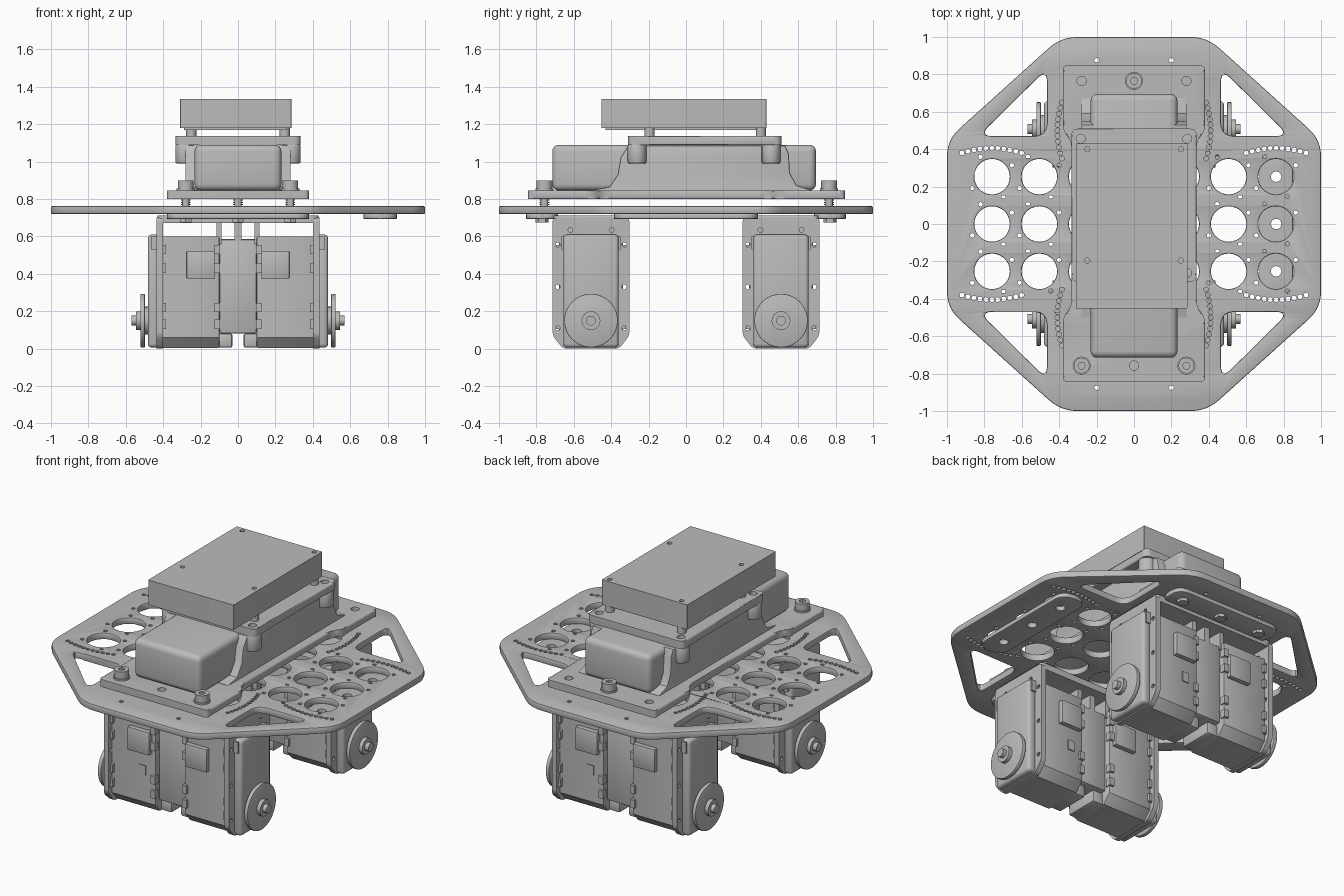
import bpy, bmesh, math
from mathutils import Vector, Matrix

if "Cube" in bpy.data.objects:
    bpy.data.objects.remove(bpy.data.objects["Cube"])

GREY = (0.5, 0.5, 0.5, 1)
mat = bpy.data.materials.new("plain grey")
mat.use_nodes = True
mat.diffuse_color = GREY
mat.node_tree.nodes["Principled BSDF"].inputs["Base Color"].default_value = GREY

# Local XY(Z) of a flat profile -> world axes, by extrusion axis
FRAMES = {"z": Matrix.Identity(3),
          "x": Matrix(((0, 0, 1), (1, 0, 0), (0, 1, 0))),
          "y": Matrix(((1, 0, 0), (0, 0, -1), (0, 1, 0)))}
parts = []


def finish(name, bm):
    bmesh.ops.recalc_face_normals(bm, faces=bm.faces)
    me = bpy.data.meshes.new(name)
    bm.to_mesh(me)
    bm.free()
    me.materials.append(mat)
    ob = bpy.data.objects.new(name, me)
    bpy.context.collection.objects.link(ob)
    parts.append(ob)
    return ob


def box(name, x, y, z, bevel=0.0, seg=2):
    bm = bmesh.new()
    bmesh.ops.create_cube(bm, size=1)
    for v in bm.verts:
        v.co = [(a + b) / 2 + c * abs(b - a) for (a, b), c in zip((x, y, z), v.co)]
    if bevel:
        bmesh.ops.bevel(bm, geom=bm.edges[:], offset=bevel, segments=seg,
                        profile=0.5, affect="EDGES")
    return finish(name, bm)


def cyl(name, at, r, depth, axis="z", n=24, bevel=0.0):
    bm = bmesh.new()
    bmesh.ops.create_cone(bm, cap_ends=True, segments=n, radius1=r, radius2=r, depth=depth)
    if bevel:
        rim = [e for e in bm.edges if abs(e.verts[0].co.z - e.verts[1].co.z) < 1e-5]
        bmesh.ops.bevel(bm, geom=rim, offset=bevel, segments=2, profile=0.5, affect="EDGES")
    bm.transform(Matrix.Translation(at) @ FRAMES[axis].to_4x4())
    return finish(name, bm)


def circle(cx, cy, r, n=28):
    return [(cx + r * math.cos(math.tau * i / n), cy + r * math.sin(math.tau * i / n))
            for i in range(n)]


def rounded(points, d, n=6):
    """Polygon with each corner rounded, starting d before it."""
    out = []
    for i, p in enumerate(points):
        p, a, b = Vector(p), Vector(points[i - 1]), Vector(points[(i + 1) % len(points)])
        s, e = p + (a - p).normalized() * d, p + (b - p).normalized() * d
        for k in range(n + 1):
            t = k / n
            out.append(tuple(s * (1 - t) ** 2 + p * 2 * t * (1 - t) + e * t * t))
    return out


def rect(x0, x1, y0, y1, d):
    return rounded([(x0, y0), (x1, y0), (x1, y1), (x0, y1)], d)


def plate(name, loops, lo, hi, axis="z", bevel=0.0):
    """Extrude a profile with holes between lo and hi along an axis."""
    cu = bpy.data.curves.new(name, "CURVE")
    cu.dimensions, cu.fill_mode = "2D", "BOTH"
    cu.extrude = (hi - lo) / 2
    for loop in loops:
        sp = cu.splines.new("POLY")
        sp.points.add(len(loop) - 1)
        for pt, (u, v) in zip(sp.points, loop):
            pt.co = (u, v, 0, 1)
        sp.use_cyclic_u = True
    tmp = bpy.data.objects.new(name + "_curve", cu)
    bm = bmesh.new()
    bm.from_mesh(tmp.to_mesh())
    tmp.to_mesh_clear()
    bpy.data.objects.remove(tmp)
    bpy.data.curves.remove(cu)
    bmesh.ops.remove_doubles(bm, verts=bm.verts, dist=1e-5)
    bmesh.ops.recalc_face_normals(bm, faces=bm.faces)
    if bevel:
        rim = [e for e in bm.edges if len(e.link_faces) == 2 and e.calc_length() > 0.014
               and e.calc_face_angle() > 1 and abs(e.verts[0].co.z - e.verts[1].co.z) < 1e-5]
        bmesh.ops.bevel(bm, geom=rim, offset=bevel, segments=2, profile=0.5, affect="EDGES")
    frame = FRAMES[axis]
    mid = frame @ Vector((0, 0, 1)) * ((lo + hi) / 2)
    bm.transform(Matrix.Translation(mid) @ frame.to_4x4())
    return finish(name, bm)


SIGNS = (-1, 1)
CORNERS = [(sx, sy) for sx in SIGNS for sy in SIGNS]
P = 0.253   # spacing of the large holes

# Octagonal deck with large holes, corner windows and rows of small holes
octagon = [(-1, -.45), (-.39, -1), (.39, -1), (1, -.45), (1, .45), (.39, 1), (-.39, 1), (-1, .45)]
deck = [rounded(octagon, 0.09)]
for sx, sy in CORNERS:
    deck.append(rounded([(sx * .83, sy * .47), (sx * .465, sy * .47), (sx * .465, sy * .83)], 0.075))
    for i in range(11):
        t = i / 5 - 1
        deck.append(circle(sx * (.76 + .16 * t), sy * (.405 - .025 * t * t), 0.013, 8))
        deck.append(circle(sx * (.41 - .025 * t * t), sy * (.5 + .15 * t), 0.013, 8))
    deck.append(circle(sx * .2, sy * .875, 0.013, 8))
    deck.append(circle(sx * P, sy * 2 * P, 0.095))
for i in range(-3, 4):
    for j in (-1, 0, 1):
        deck.append(circle(i * P, j * P, 0.095))
        if abs(i) > 1:
            for k in range(4):
                a = math.radians(30 + 90 * k)
                deck.append(circle(i * P + .122 * math.cos(a), j * P + .122 * math.sin(a), 0.012, 8))
plate("deck", deck, 0.72, 0.762, bevel=0.007)

# Pads and nuts under the deck
side_pad = [rect(.67, .85, -.385, .385, .085)] + [circle(.76, j * P, .028, 16) for j in (-1, 0, 1)]
plate("side_pad", side_pad, 0.693, 0.7205, bevel=0.006)
for sy in SIGNS:
    plate("end_pad", [rect(-.38, .38, sy * .77 - .085, sy * .77 + .085, .08)], 0.693, 0.7205, bevel=0.006)
    for x in (-.28, 0, .28):
        cyl("pad_nut", (x, sy * .77, .687), .035, .024, n=6)

# Battery tray and its screws
tray_outline = [(-.38, -.845), (.38, -.845), (.38, -.5), (.335, -.44), (.335, .44), (.38, .5),
                (.38, .85), (-.38, .85), (-.38, .5), (-.335, .44), (-.335, -.44), (-.38, -.5)]
screws = [(0, .765), (-.28, -.757), (.28, -.757)]
spare = [(0, -.757), (-.28, .765), (.28, .765)]
plate("tray", [rounded(tray_outline, .03)] + [circle(x, y, .025, 16) for x, y in spare],
      0.8, 0.846, bevel=0.008)
for x, y in screws:
    cyl("screw_shaft", (x, y, .76), .02, .14, n=16)
    for k in range(3):
        cyl("screw_thread", (x, y, .77 + .012 * k), .026, .006, n=16)
    cyl("screw_washer", (x, y, .85), .048, .012)
    plate("screw_head", [circle(x, y, .042, 24), circle(x, y, .02, 6)], .855, .9)

# Battery and the housing wrapped around it
box("battery", (-.232, .232), (-.715, .695), (.845, 1.09), .035, 4)
profile = [(-.5, .82), (-.5, .848), (-.41, .865), (-.365, .93), (-.35, 1.02), (-.31, 1.085),
           (.53, 1.085), (.55, 1.04), (.555, .94), (.59, .875), (.67, .848), (.67, .82)]
plate("battery_housing", [profile], -.282, .282, "x", .008)
for x in (-.285, .285):
    for y in (-.262, .455):
        cyl("housing_post", (x, y, 1.04), .05, .1, bevel=.008)

# Upper platform, standoffs and electronics box
posts = [(x, y) for x in (-.25, .25) for y in (-.195, .4)]
bolts = [circle(x, y, .024, 16) for x in (-.285, .285) for y in (-.262, .455)]
plate("platform", [rect(-.335, .335, -.31, .51, .04)] + bolts, 1.088, 1.138, bevel=.008)
for x, y in posts:
    cyl("standoff", (x, y, 1.16), .027, .05, n=16)
box("box_base", (-.29, .26), (-.43, .41), (1.168, 1.185))
plate("electronics_box", [rect(-.31, .285, -.452, .43, .004)] +
      [circle(x, y, .014, 12) for x, y in posts], 1.18, 1.336)

# Two motor pairs hanging below the deck
for py in SIGNS:
    yc = py * .508
    plate("mount_top", [rect(-.43, .43, yc - .2, yc + .2, .03)], .672, .712, bevel=.008)
    box("mount_web", (-.1, .1), (yc - .14, yc + .14), (.08, .585), .012)
    box("mount_rib", (-.018, .018), (yc - .14, yc + .14), (.57, .68))
    for sx in SIGNS:
        # Side flange with bolt holes
        flange = rounded([(yc + a, z) for a, z in ((-.15, 0), (.15, 0), (.205, .07), (.205, .7),
                                                  (-.205, .7), (-.205, .07))], .022)
        holes = [circle(yc + s * a, z, .013, 10) for s in SIGNS
                 for a, z in ((.11, .635), (.178, .555), (.178, .33), (.178, .11))]
        lo, hi = sorted((sx * .402, sx * .435))
        plate("mount_flange", [flange] + holes, lo, hi, "x")

        # Motor body with chamfered bottom and rounded outer cap
        body = [(yc + a, z) for a, z in ((-.12, .004), (.12, .004), (.17, .06), (.17, .6), (-.17, .6), (-.17, .06))]
        lo, hi = sorted((sx * .1, sx * .41))
        plate("motor_body", [body], lo, hi, "x", .008)
        box("motor_cap", (sx * .42, sx * .482), (yc - .148, yc + .148), (.006, .61), .02, 3)
        box("mount_column", (sx * .088, sx * .115), (yc - .15, yc + .15), (.56, .68))
        box("motor_foot", (sx * .03, sx * .12), (yc - .11, yc + .11), (.005, .082), .012)

        # Output disc, hub and shaft
        cyl("motor_horn", (sx * .492, yc, .15), .075, .03, "x")
        cyl("output_disc", (sx * .51, yc, .15), .143, .024, "x", 48, .004)
        cyl("disc_hub", (sx * .53, yc, .15), .05, .03, "x")
        cyl("disc_shaft", (sx * .55, yc, .15), .026, .04, "x")

        # Face details on both long sides
        for fy in SIGNS:
            face = yc + fy * .168
            box("connector", (sx * .125, sx * .275), (face, face + fy * .032), (.375, .52), .004)
            for z in (.13, .22, .43, .53):
                box("edge_clip", (sx * .095, sx * .125), (face - fy * .02, face + fy * .016), (z - .025, z + .025))
                box("edge_clip", (sx * .385, sx * .415), (face - fy * .02, face + fy * .02), (z - .025, z + .025))
            box("side_rail", (sx * .435, sx * .465), (face - fy * .04, face - fy * .01), (.53, .6))
            if sx == fy:
                box("label_plate", (sx * .165, sx * .21), (face, face + fy * .008), (.23, .292))

# Smooth rounded surfaces, keep hard edges crisp
bpy.ops.object.select_all(action="DESELECT")
for ob in parts:
    ob.select_set(True)
bpy.context.view_layer.objects.active = parts[0]
bpy.ops.object.shade_smooth_by_angle(angle=math.radians(35))
